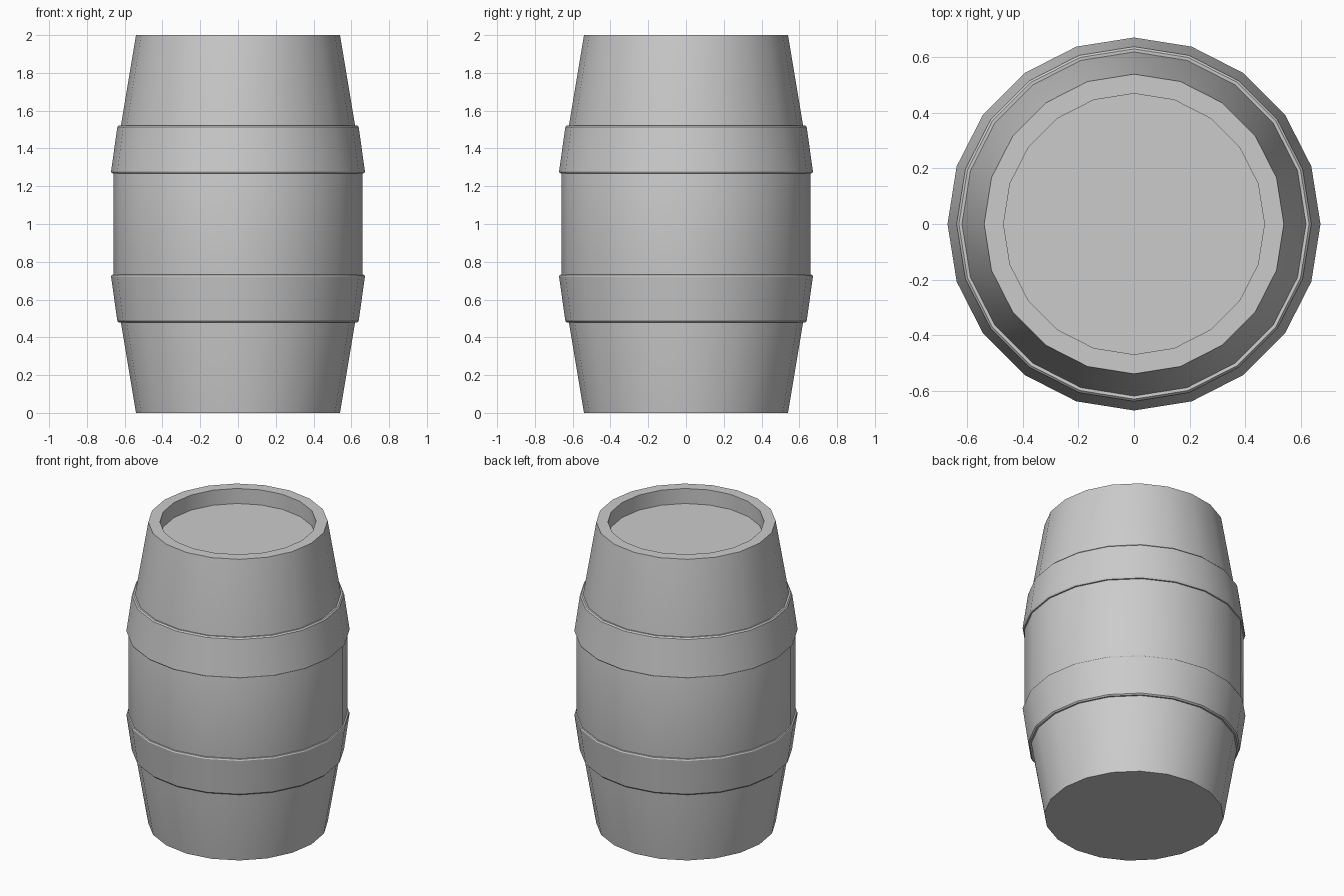
import bpy, bmesh, math

if "Cube" in bpy.data.objects:
    bpy.data.objects.remove(bpy.data.objects["Cube"])

SIDES = 20


def lathe(name, profile, closed=False):
    """Revolve (radius, z) points around z; open profiles get capped ends."""
    bm = bmesh.new()
    rings = []
    for r, z in profile:
        rings.append([bm.verts.new((r * math.cos(2 * math.pi * i / SIDES),
                                    r * math.sin(2 * math.pi * i / SIDES), z))
                      for i in range(SIDES)])
    pairs = list(zip(rings, rings[1:]))
    if closed:
        pairs.append((rings[-1], rings[0]))
    else:
        bm.faces.new(rings[0])
        bm.faces.new(rings[-1])
    for a, b in pairs:
        for i in range(SIDES):
            j = (i + 1) % SIDES
            bm.faces.new((a[i], a[j], b[j], b[i]))
    bmesh.ops.recalc_face_normals(bm, faces=bm.faces)
    mesh = bpy.data.meshes.new(name)
    bm.to_mesh(mesh)
    bm.free()
    obj = bpy.data.objects.new(name, mesh)
    bpy.context.collection.objects.link(obj)
    bpy.ops.object.select_all(action='DESELECT')
    obj.select_set(True)
    bpy.context.view_layer.objects.active = obj
    bpy.ops.object.shade_smooth_by_angle(angle=math.radians(30))
    return obj


# Barrel body: flat bottom, tapered ends, straight belly, recessed lid
lathe("barrel_body", [(0.54, 0), (0.66, 0.72), (0.66, 1.28), (0.54, 2),
                      (0.47, 2), (0.47, 1.9)])

# Hoops: tapered bands with slightly chamfered edges, mirrored about mid height
hoop = [(0.61, 0.48), (0.631, 0.478), (0.639, 0.486), (0.672, 0.722),
        (0.668, 0.731), (0.65, 0.733)]
lathe("lower_hoop", hoop, closed=True)
lathe("upper_hoop", [(r, 2 - z) for r, z in hoop], closed=True)
